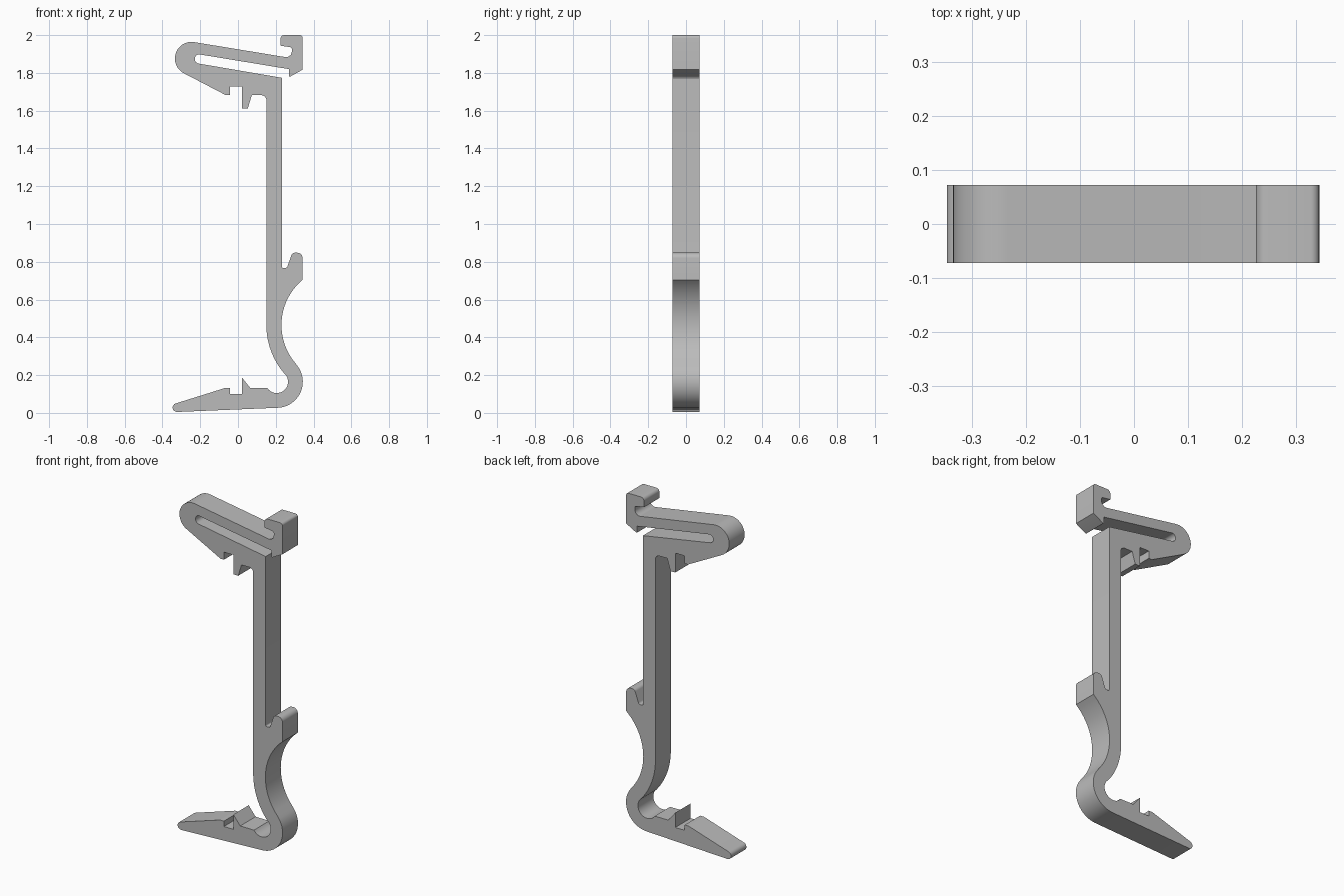
import bpy
import bmesh
from math import radians, cos, sin, tan
from mathutils import Vector

if "Cube" in bpy.data.objects:
    bpy.data.objects.remove(bpy.data.objects["Cube"])

HALF_DEPTH = 0.072


def arc(cx, cz, r, start, end, steps):
    """Points along an arc in the XZ plane, angles in degrees."""
    angles = [radians(start + (end - start) * i / steps) for i in range(steps + 1)]
    return [(cx + r * cos(a), cz + r * sin(a)) for a in angles]


def fillet(outline, steps=5):
    """Round each (x, z, radius) corner; keep (x, z) corners sharp."""
    result = []
    for i, corner in enumerate(outline):
        p = Vector(corner[:2])
        if len(corner) == 2:
            result.append(p)
            continue
        a = (Vector(outline[i - 1][:2]) - p).normalized()
        b = (Vector(outline[(i + 1) % len(outline)][:2]) - p).normalized()
        half = a.angle(b) / 2
        reach = corner[2] / tan(half)
        centre = p + (a + b).normalized() * corner[2] / sin(half)
        v0, v1 = p + a * reach - centre, p + b * reach - centre
        for s in range(steps + 1):
            spoke = v0.lerp(v1, s / steps).normalized()
            result.append(centre + spoke * corner[2])
    return result


# Foot: rounded toe, flat sole, round heel
outline = arc(-0.323, 0.028, 0.023, 108, 272, 8)
outline += arc(0.205, 0.165, 0.138, -88, 40.5, 20)
# Hollow curve behind the heel and the lower hook
outline += arc(0.543, 0.465, 0.313, 220.5, 130, 20)
outline += [(0.342, 0.848, 0.028), (0.287, 0.848, 0.02),
            (0.259, 0.767, 0.014), (0.232, 0.767, 0.008)]
# Back of the stem and the slot under the spring arm
outline += [(0.232, 1.774)]
outline += arc(-0.204, 1.874, 0.025, 260, 100, 10)
# Catch at the free end of the arm
outline += [(0.27, 1.82), (0.27, 1.777, 0.004), (0.342, 1.817),
            (0.342, 2.0, 0.015), (0.225, 2.0, 0.02), (0.225, 1.944),
            (0.285, 1.935, 0.01), (0.285, 1.878, 0.03)]
# Spring arm top, round bend and sloping jaw
outline += arc(-0.246, 1.876, 0.088, 80, 241, 22)
outline += [(-0.064, 1.682, 0.01), (-0.042, 1.682), (-0.042, 1.727),
            (0.02, 1.727), (0.02, 1.612), (0.052, 1.612),
            (0.073, 1.682), (0.15, 1.682, 0.025)]
# Front of the stem into the inner heel
outline += arc(0.543, 0.465, 0.393, 180, 220.5, 12)
outline += arc(0.205, 0.165, 0.06, 40.5, -146, 18)
# Barbed teeth on top of the foot
outline += [(0.065, 0.132), (0.02, 0.188), (0.02, 0.1), (-0.042, 0.1),
            (-0.042, 0.132), (-0.068, 0.132, 0.01)]

# Extrude the outline through the depth
bm = bmesh.new()
profile = bm.faces.new([bm.verts.new((p.x, -HALF_DEPTH, p.y)) for p in fillet(outline)])
ext = bmesh.ops.extrude_face_region(bm, geom=[profile], use_keep_orig=True)
moved = [g for g in ext["geom"] if isinstance(g, bmesh.types.BMVert)]
bmesh.ops.translate(bm, verts=moved, vec=(0, 2 * HALF_DEPTH, 0))
bmesh.ops.recalc_face_normals(bm, faces=bm.faces)
mesh = bpy.data.meshes.new("spring_clip")
bm.to_mesh(mesh)
bm.free()

clip = bpy.data.objects.new("spring_clip", mesh)
bpy.context.collection.objects.link(clip)

# Single plain grey
grey = bpy.data.materials.new("grey_plastic")
grey.use_nodes = True
colour = (0.5, 0.5, 0.5, 1)
grey.diffuse_color = colour
grey.node_tree.nodes["Principled BSDF"].inputs["Base Color"].default_value = colour
mesh.materials.append(grey)

bpy.context.view_layer.objects.active = clip
clip.select_set(True)
bpy.ops.object.shade_smooth_by_angle(angle=radians(30))
